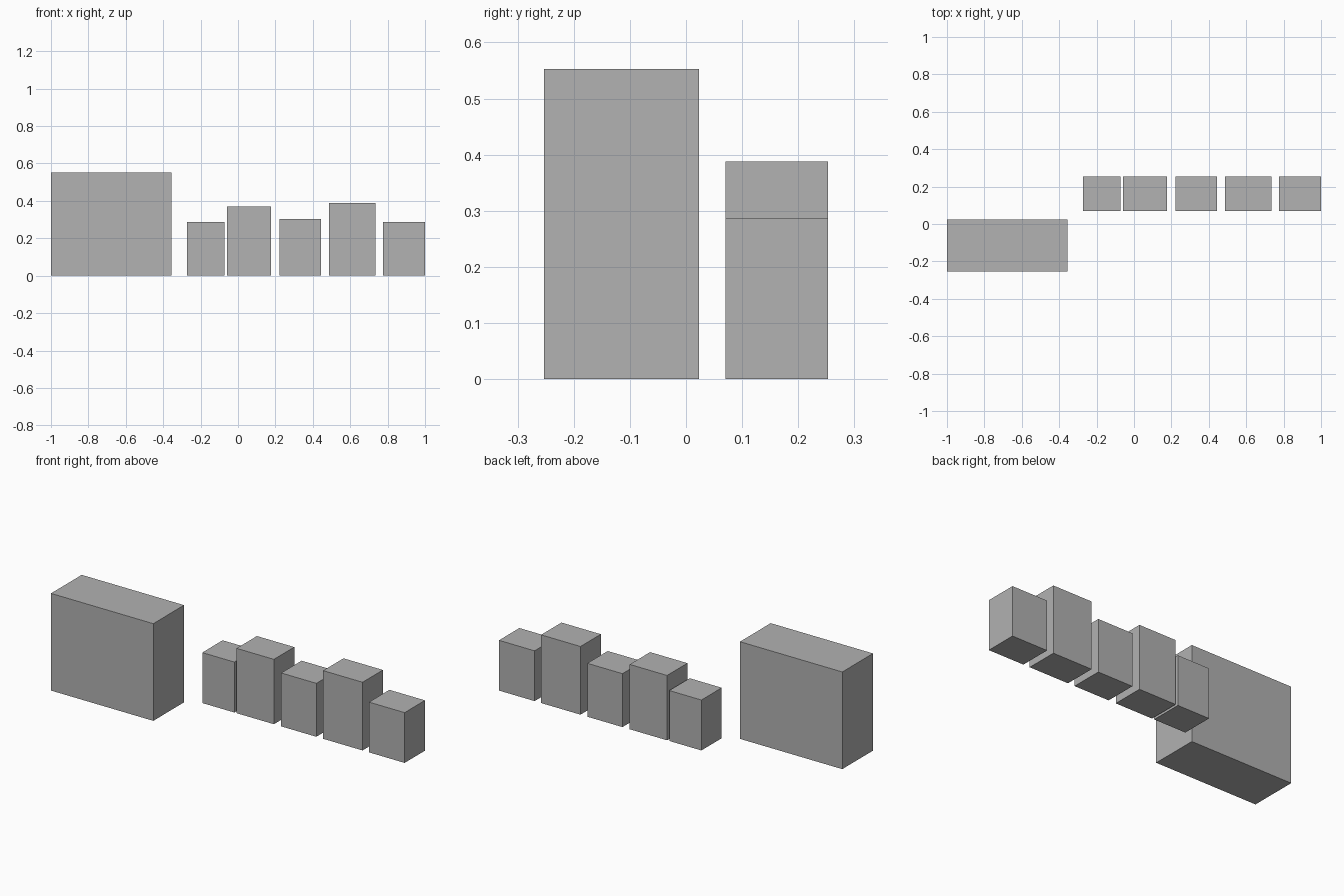
import bpy

if "Cube" in bpy.data.objects:
    bpy.data.objects.remove(bpy.data.objects["Cube"])

# Single flat grey for the whole model
grey = bpy.data.materials.new("plain grey")
grey.diffuse_color = (0.445, 0.445, 0.445, 1.0)
grey.use_nodes = True
grey.node_tree.nodes["Principled BSDF"].inputs["Base Color"].default_value = grey.diffuse_color


def block(name, x0, x1, y0, y1, height):
    """Box standing on the ground, given by its extents."""
    bpy.ops.mesh.primitive_cube_add(
        size=1, location=((x0 + x1) / 2, (y0 + y1) / 2, height / 2))
    ob = bpy.context.object
    ob.name = name
    ob.scale = (x1 - x0, y1 - y0, height)
    bpy.ops.object.transform_apply(location=False, rotation=False, scale=True)
    ob.data.materials.append(grey)
    return ob


# Large block, front left
block("large_block", -1.0, -0.356, -0.253, 0.023, 0.553)

# Row of small blocks, back right: (x start, x end, height)
row = [
    (-0.274, -0.072, 0.287),
    (-0.058, 0.177, 0.369),
    (0.223, 0.444, 0.304),
    (0.487, 0.735, 0.388),
    (0.776, 1.0, 0.286),
]
for i, (x0, x1, h) in enumerate(row, 1):
    block(f"small_block_{i}", x0, x1, 0.07, 0.253, h)
